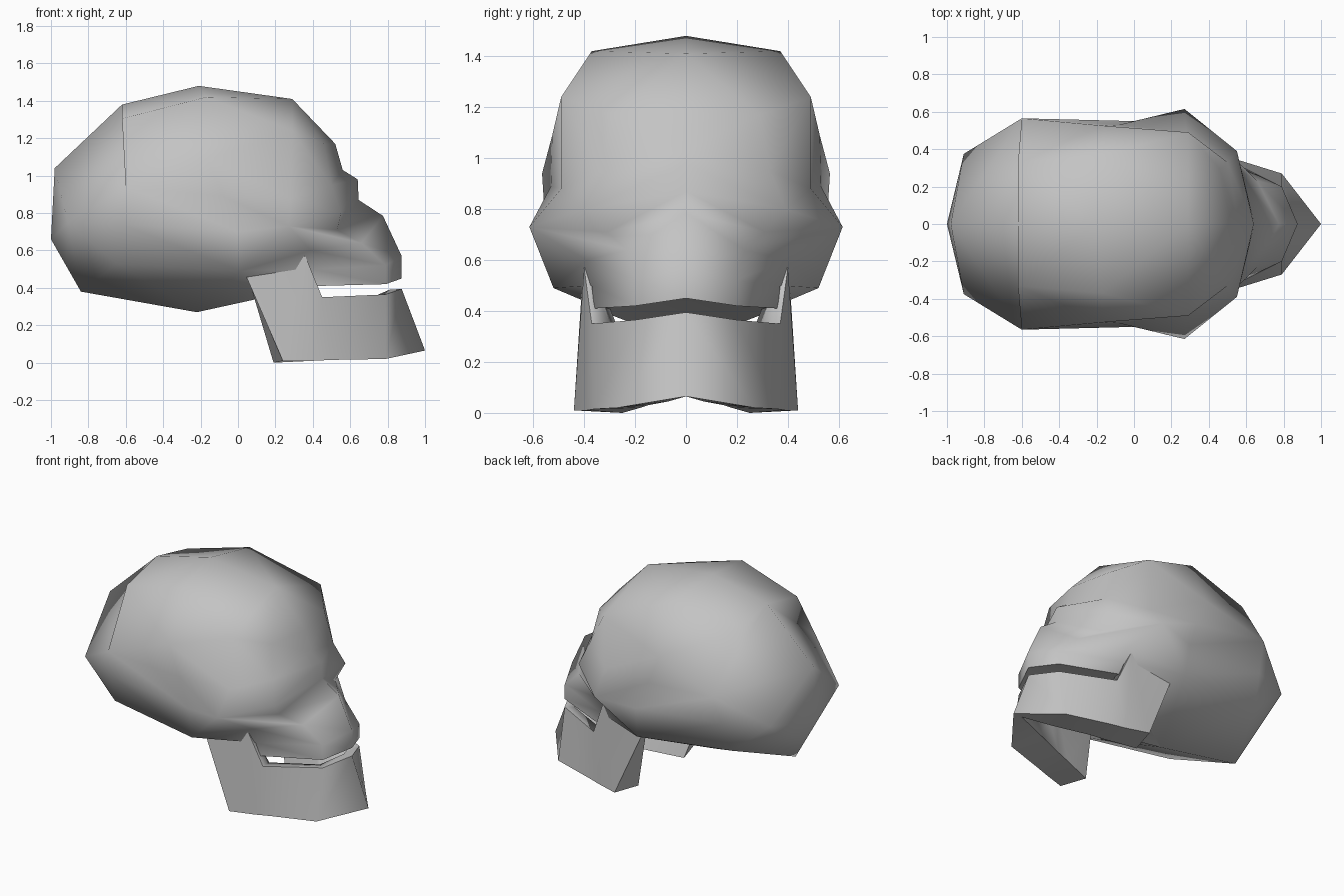
import bpy
import bmesh
import math

cube = bpy.data.objects.get("Cube")
if cube:
    bpy.data.objects.remove(cube, do_unlink=True)

bone = bpy.data.materials.new("bone_grey")
bone.use_nodes = True
grey = (0.55, 0.55, 0.55, 1.0)
bone.diffuse_color = grey
bone.node_tree.nodes["Principled BSDF"].inputs["Base Color"].default_value = grey


def loft_half(name, columns, closed=False):
    """Skin neighbouring columns of points, mirror the half across y, shade smooth."""
    bm = bmesh.new()
    longest = max(len(column) for column in columns)
    grid = []
    for column in columns:
        # a short column stays at its last point
        padded = list(column) + [column[-1]] * (longest - len(column))
        grid.append([bm.verts.new(point) for point in padded])
    for left, right in zip(grid, grid[1:]):
        rows = range(longest) if closed else range(longest - 1)
        for row in rows:
            after = (row + 1) % longest
            bm.faces.new((left[row], left[after], right[after], right[row]))
    if closed:
        bm.faces.new(grid[0])
    bmesh.ops.remove_doubles(bm, verts=bm.verts[:], dist=0.001)
    half = bm.verts[:] + bm.edges[:] + bm.faces[:]
    copy = bmesh.ops.duplicate(bm, geom=half)["geom"]
    for item in copy:
        if isinstance(item, bmesh.types.BMVert):
            item.co.y = -item.co.y
    bmesh.ops.remove_doubles(bm, verts=bm.verts[:], dist=0.001)
    bmesh.ops.recalc_face_normals(bm, faces=bm.faces[:])

    mesh = bpy.data.meshes.new(name)
    bm.to_mesh(mesh)
    bm.free()
    mesh.materials.append(bone)
    part = bpy.data.objects.new(name, mesh)
    bpy.context.collection.objects.link(part)
    bpy.ops.object.select_all(action="DESELECT")
    part.select_set(True)
    bpy.context.view_layer.objects.active = part
    bpy.ops.object.shade_smooth_by_angle(angle=math.radians(72))
    return part


def centre(profile):
    """Turn a side profile of x and z into points on the middle plane."""
    return [(x, 0, z) for x, z in profile]


# Cranium: columns run from the crown down to the base, back to front
crown = (-0.21, 0, 1.48)
base = (-0.22, 0, 0.27)
back_corner = (-0.91, 0.375, 0.75)
rear_wide = (-0.6, 0.565, 0.94)
rear_low = (-0.65, 0.42, 0.53)
ear_low = (0.01, 0.52, 0.49)

back_middle = centre([(-0.62, 1.38), (-0.98, 1.04), (-0.99, 0.85),
                      (-1, 0.66), (-0.92, 0.52), (-0.84, 0.38)])
# the back corner is one point that fans out to the middle line
back_fan = back_middle[:2] + [back_corner] * 3 + back_middle[-1:]
rear_side = [(-0.62, 0.33, 1.305), rear_wide, rear_wide,
             (-0.62, 0.5, 0.74), rear_low, rear_low]
ear_side = [(-0.17, 0.37, 1.42), (-0.16, 0.525, 1.09), (-0.08, 0.53, 0.89),
            (0, 0.55, 0.7), ear_low, ear_low]

# Face: these columns carry on down to the upper jaw and the palate
face_middle = centre([(0.29, 1.41), (0.52, 1.17), (0.56, 1.03),
                      (0.64, 0.98), (0.645, 0.87), (0.775, 0.785),
                      (0.875, 0.57), (0.875, 0.45)])
forehead = face_middle[0]
cheekbone = (0.27, 0.615, 0.73)
cheek = [forehead, (0.29, 0.49, 1.24), (0.28, 0.49, 0.88),
         cheekbone, cheekbone, (0.39, 0.39, 0.6),
         (0.4, 0.37, 0.5), (0.42, 0.36, 0.41), (0.45, 0, 0.44)]
eye = [forehead, (0.46, 0.29, 1.17), (0.5, 0.33, 0.95),
       (0.55, 0.39, 0.8), (0.53, 0.31, 0.71), (0.66, 0.23, 0.64),
       (0.79, 0.2, 0.52), (0.79, 0.2, 0.42), (0.7, 0, 0.45)]

vault = [[crown] + column + [base]
         for column in (back_middle, back_fan, rear_side, ear_side)]
face = [[crown] + column for column in (cheek, eye, face_middle)]
loft_half("cranium", vault + face)

# Lower jaw: four rails from the rear of the jaw to the chin
outer_bottom = [(0.24, 0.44, 0.01), (0.4, 0.39, 0.01), (0.5, 0.36, 0.015),
                (0.79, 0.27, 0.02), (1, 0, 0.065)]
outer_top = [(0.04, 0.41, 0.47), (0.36, 0.4, 0.57), (0.45, 0.37, 0.35),
             (0.79, 0.2, 0.365), (0.875, 0, 0.395)]
inner_top = [(0.05, 0.36, 0.47), (0.35, 0.36, 0.57), (0.45, 0.3, 0.35),
             (0.74, 0.16, 0.36), (0.81, 0, 0.39)]
inner_bottom = [(0.19, 0.25, 0), (0.4, 0.18, 0.02), (0.5, 0.15, 0.03),
                (0.72, 0.07, 0.045), (0.93, 0, 0.065)]
sections = list(zip(outer_bottom, outer_top, inner_top, inner_bottom))
loft_half("lower_jaw", sections, closed=True)
